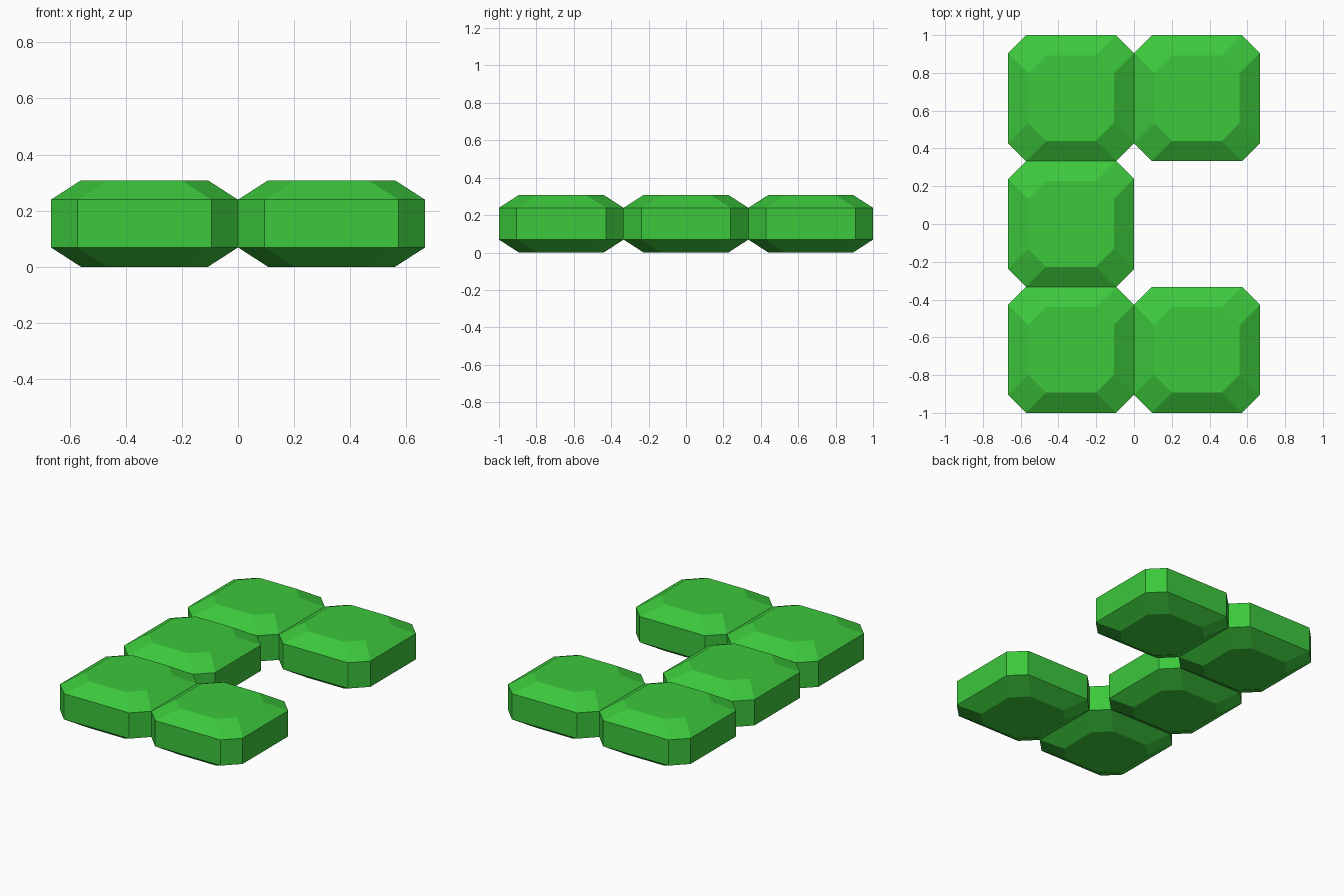
import bpy
import bmesh

cube = bpy.data.objects.get("Cube")
if cube:
    bpy.data.objects.remove(cube, do_unlink=True)

# Single green material
green = bpy.data.materials.new("leaf_green")
green.use_nodes = True
colour = (0.045, 0.578, 0.045, 1.0)
green.diffuse_color = colour
green.node_tree.nodes["Principled BSDF"].inputs["Base Color"].default_value = colour

PITCH = 2 / 3
HALF = PITCH / 2
CUT = 0.095      # corner cut of the octagonal outline
INSET = 0.107    # how far the top and bottom faces step in
HEIGHT = 0.308
SLOPE = 0.069    # height of each sloping band


def octagon(bm, half, z):
    """Ring of eight vertices: a square with its corners cut off."""
    flat = half - CUT
    corners = []
    for sx, sy in ((1, 1), (-1, 1), (-1, -1), (1, -1)):
        pair = [(sx * half, sy * flat), (sx * flat, sy * half)]
        corners += pair if sx == sy else pair[::-1]
    return [bm.verts.new((x, y, z)) for x, y in corners]


def gem_mesh():
    """Flat-faced tile lofted through four octagonal rings."""
    bm = bmesh.new()
    levels = [(HALF - INSET, 0), (HALF, SLOPE),
              (HALF, HEIGHT - SLOPE), (HALF - INSET, HEIGHT)]
    rings = [octagon(bm, half, z) for half, z in levels]
    for low, high in zip(rings, rings[1:]):
        for i in range(8):
            j = (i + 1) % 8
            bm.faces.new((low[i], low[j], high[j], high[i]))
    bm.faces.new(rings[0][::-1])
    bm.faces.new(rings[-1])
    bmesh.ops.recalc_face_normals(bm, faces=bm.faces)
    mesh = bpy.data.meshes.new("tile")
    bm.to_mesh(mesh)
    bm.free()
    mesh.materials.append(green)
    return mesh


# Five tiles in a C arrangement
tile = gem_mesh()
layout = {
    "back_right_tile": (-1, 1),
    "back_left_tile": (1, 1),
    "middle_right_tile": (-1, 0),
    "front_right_tile": (-1, -1),
    "front_left_tile": (1, -1),
}
for name, (column, row) in layout.items():
    obj = bpy.data.objects.new(name, tile)
    obj.location = (column * HALF, row * PITCH, 0)
    bpy.context.collection.objects.link(obj)
